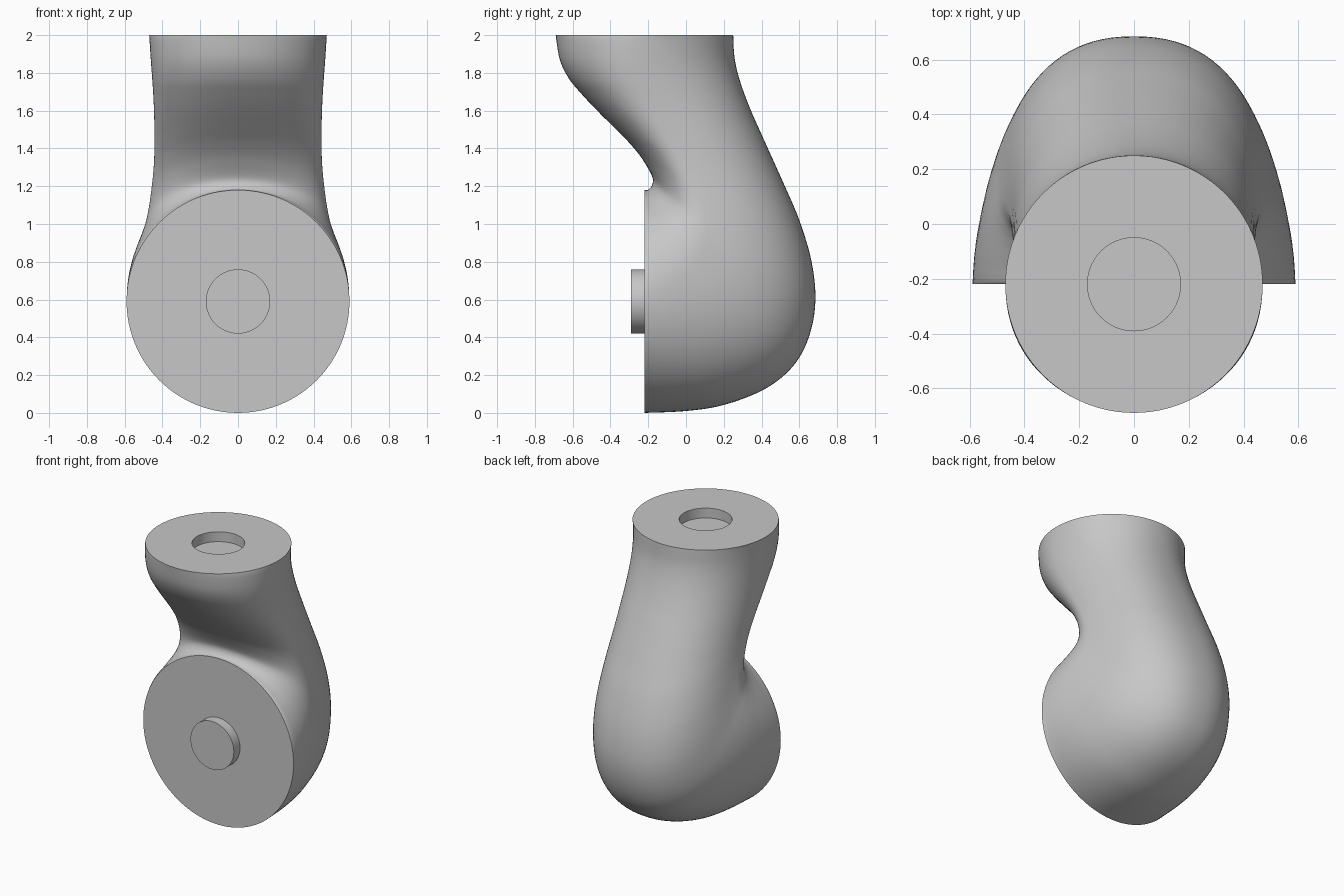
import bpy, bmesh, math
from mathutils import Vector

cube = bpy.data.objects.get("Cube")
if cube:
    bpy.data.objects.remove(cube, do_unlink=True)

grey = bpy.data.materials.new("matte grey")
grey.use_nodes = True
tone = (0.57, 0.57, 0.57, 1)
grey.diffuse_color = tone
grey.node_tree.nodes["Principled BSDF"].inputs["Base Color"].default_value = tone

SIDES, STEPS = 96, 6
FACE_Y, FACE_Z, TOP, PIN_R, DEPTH = -0.22, 0.59, 2.0, 0.17, 0.07

# Elbow sections: inner y, inner z, outer y, outer z, half width
SECTIONS = [
    (-.22, 1.18, -.22, 0, .59), (-.205, 1.18, 0, .01, .583),
    (-.19, 1.19, .2, .042, .569), (-.178, 1.21, .415, .125, .546),
    (-.175, 1.235, .565, .245, .52), (-.185, 1.265, .65, .4, .495),
    (-.21, 1.31, .685, .59, .475), (-.25, 1.37, .665, .8, .459),
    (-.31, 1.44, .6, 1.02, .447), (-.385, 1.515, .51, 1.23, .442),
    (-.47, 1.6, .42, 1.43, .443), (-.55, 1.685, .34, 1.61, .447),
    (-.62, 1.77, .285, 1.76, .454), (-.668, 1.87, .257, 1.88, .462),
    (-.69, 2, .25, 2, .47),
]


def spline(a, b, c, d, t):
    return [0.5 * (2*q + (r-p)*t + (2*p - 5*q + 4*r - s)*t*t + (3*q - p - 3*r + s)*t**3)
            for p, q, r, s in zip(a, b, c, d)]


def section_ring(bm, sec, bend=0.0):
    """Oval ring; bend moves its widest line inward and fills out both halves."""
    inner, outer = Vector((0, sec[0], sec[1])), Vector((0, sec[2], sec[3]))
    axis = (outer - inner) / 2
    centre = (inner + outer) / 2 - axis * 0.3 * bend
    ring = []
    for k in range(SIDES):
        a = math.tau * k / SIDES
        c, s = math.cos(a), math.sin(a)
        side = 1 if s > 0 else -1
        power = 2 / (2 + (0.3 if s > 0 else 0.1) * bend)
        reach = side * (1 + side * 0.3 * bend) * abs(s) ** power
        x = math.copysign(abs(c) ** power, c) * sec[4]
        ring.append(bm.verts.new(centre + axis * reach + Vector((x, 0, 0))))
    return ring


def finish(bm, name):
    bmesh.ops.recalc_face_normals(bm, faces=bm.faces[:])
    mesh = bpy.data.meshes.new(name)
    bm.to_mesh(mesh)
    bm.free()
    obj = bpy.data.objects.new(name, mesh)
    bpy.context.collection.objects.link(obj)
    mesh.materials.append(grey)
    bpy.ops.object.select_all(action='DESELECT')
    obj.select_set(True)
    bpy.context.view_layer.objects.active = obj
    bpy.ops.object.shade_smooth_by_angle(angle=math.radians(35))


def skin(bm, rings):
    for lower, upper in zip(rings, rings[1:]):
        for k in range(SIDES):
            n = (k + 1) % SIDES
            bm.faces.new((lower[k], lower[n], upper[n], upper[k]))
    bm.faces.new(rings[0])
    bm.faces.new(rings[-1])


# Elbow body with the round socket sunk into its top
bm = bmesh.new()
rings, last = [], len(SECTIONS) - 1
for i in range(last):
    four = [SECTIONS[min(max(i + j, 0), last)] for j in (-1, 0, 1, 2)]
    for step in range(STEPS):
        t = step / STEPS
        bend = math.sin(math.pi * (i + t) / last) ** 0.7
        rings.append(section_ring(bm, spline(*four, t), bend))
rings.append(section_ring(bm, SECTIONS[-1]))
for z in (TOP, TOP - DEPTH):
    rings.append(section_ring(bm, (FACE_Y - PIN_R, z, FACE_Y + PIN_R, z, PIN_R)))
skin(bm, rings)
finish(bm, "elbow_body")

# Short locating pin on the front disc
bm = bmesh.new()
skin(bm, [section_ring(bm, (y, FACE_Z + PIN_R, y, FACE_Z - PIN_R, PIN_R))
          for y in (FACE_Y + 0.01, FACE_Y - DEPTH)])
finish(bm, "front_pin")
